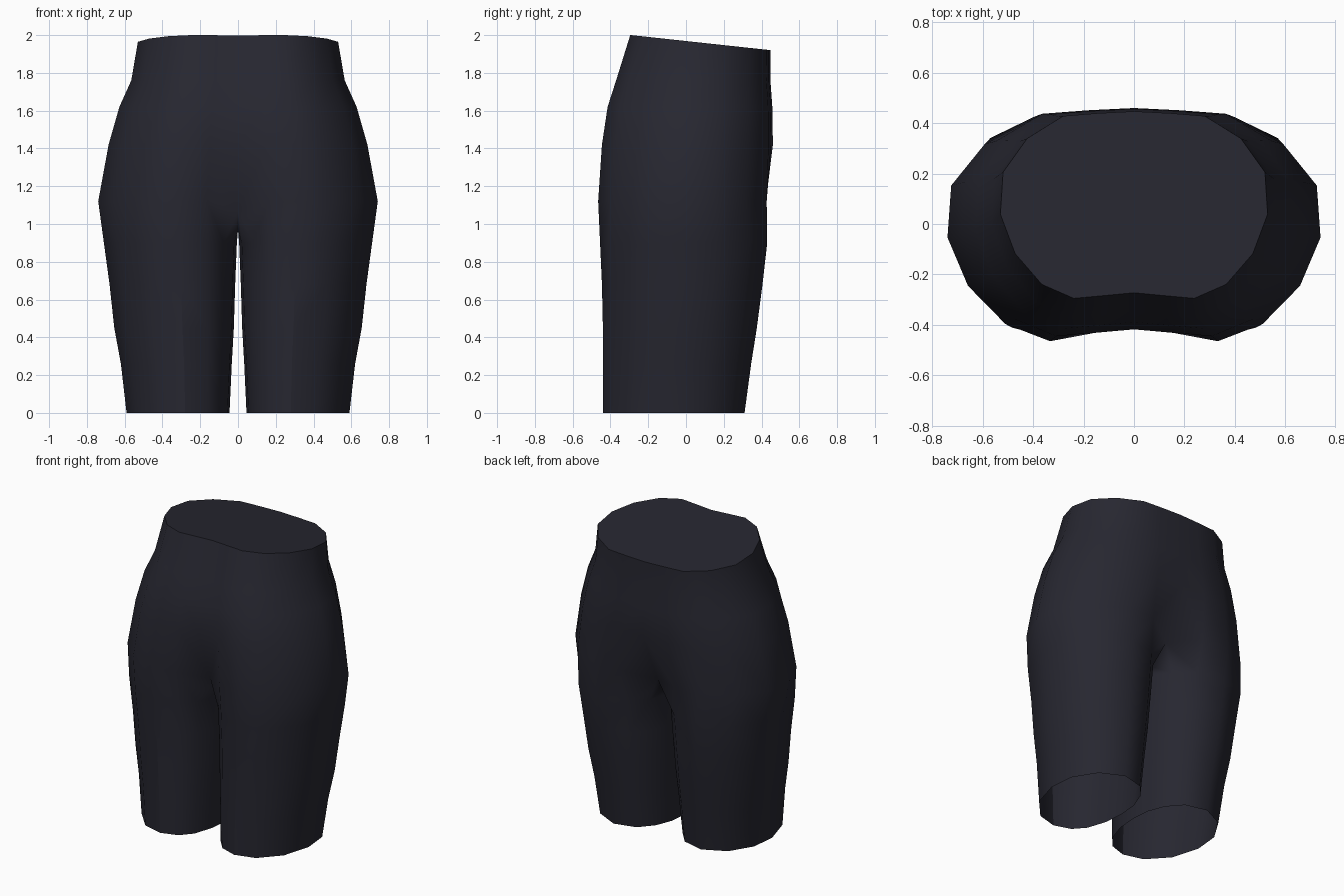
import bpy
import bmesh

cube = bpy.data.objects.get("Cube")
if cube:
    bpy.data.objects.remove(cube)

fabric = bpy.data.materials.new("dark_navy_fabric")
fabric.use_nodes = True
COLOUR = (0.02, 0.02, 0.03, 1)
fabric.diffuse_color = COLOUR
fabric.node_tree.nodes["Principled BSDF"].inputs["Base Color"].default_value = COLOUR

# Half cross-section of the hips, front centre round to back centre (unit size)
HIP = [(0, -.94), (.22, -.97), (.45, -1), (.69, -.85), (.89, -.52), (1, -.1),
       (.98, .35), (.8, .71), (.53, .95), (.27, .98), (0, 1)]
# Closed leg cross-section; the last three points run along the inner thigh
LEG = [(.1, -.7), (.22, -.9), (.43, -1), (.68, -.9), (.9, -.55), (1, -.05),
       (.97, .4), (.8, .8), (.52, 1), (.25, .9), (.1, .65),
       (.02, .35), (0, 0), (.02, -.35)]
# Leg levels: z, inner x, outer x, front y, back y
LEGS = [(0, .045, .59, -.44, .31), (.26, .033, .62, -.44, .345),
        (.45, .022, .655, -.44, .375), (.68, .015, .68, -.445, .405),
        (.9, .006, .71, -.455, .43)]
# Hip levels: z, half width, front y, back y
HIPS = [(1.12, .74, -.465, .45), (1.42, .685, -.445, .46),
        (1.62, .628, -.415, .457), (1.76, .565, -.37, .447),
        (1.96, .53, -.295, .447)]

bm = bmesh.new()


def y_at(v, front, back):
    return (front + back) / 2 + v * (back - front) / 2


rings = []
for z, inner, outer, front, back in LEGS:
    rings.append([bm.verts.new((inner + u * (outer - inner), y_at(v, front, back), z))
                  for u, v in LEG])

for level, (z, width, front, back) in enumerate(HIPS):
    ring = []
    for i, (u, v) in enumerate(HIP):
        x, y, h = u * width, y_at(v, front, back), z
        if level == 0 and i in (0, 10):      # recessed ends of the crotch
            y, h = y * .68, 1.07
        elif level == 0 and i in (1, 9):
            y *= .96
        if level == len(HIPS) - 1:           # waist slopes down to the back
            h = 2 - .108 * (y + .29)
        ring.append(bm.verts.new((x, y, h)))
    if level == 0:                           # underside of the crotch
        for y in (.16, 0, -.16):
            ring.append(bm.verts.new((0, y, .97)))
    rings.append(ring)

# Skin the rings: closed around the legs, open at the centre line above
for k, (low, high) in enumerate(zip(rings, rings[1:])):
    closed = k < len(LEGS)
    count = len(LEG) if closed else len(HIP) - 1
    for i in range(count):
        j = (i + 1) % len(low) if closed else i + 1
        bm.faces.new((low[i], low[j], high[j], high[i]))

for face in bm.faces:
    face.smooth = True

# Flat waist cap with a sharp rim
cap = bm.faces.new(rings[-1])
for edge in cap.edges:
    edge.smooth = False

# Pressed seam down the front of each leg
for low, high in zip(rings[:3], rings[1:4]):
    bm.edges.get((low[2], high[2])).smooth = False

bm.normal_update()
mesh = bpy.data.meshes.new("shorts")
bm.to_mesh(mesh)
bm.free()
mesh.materials.append(fabric)
shorts = bpy.data.objects.new("shorts", mesh)
bpy.context.collection.objects.link(shorts)

mirror = shorts.modifiers.new("left_right", 'MIRROR')
mirror.use_clip = True
mirror.merge_threshold = .001
